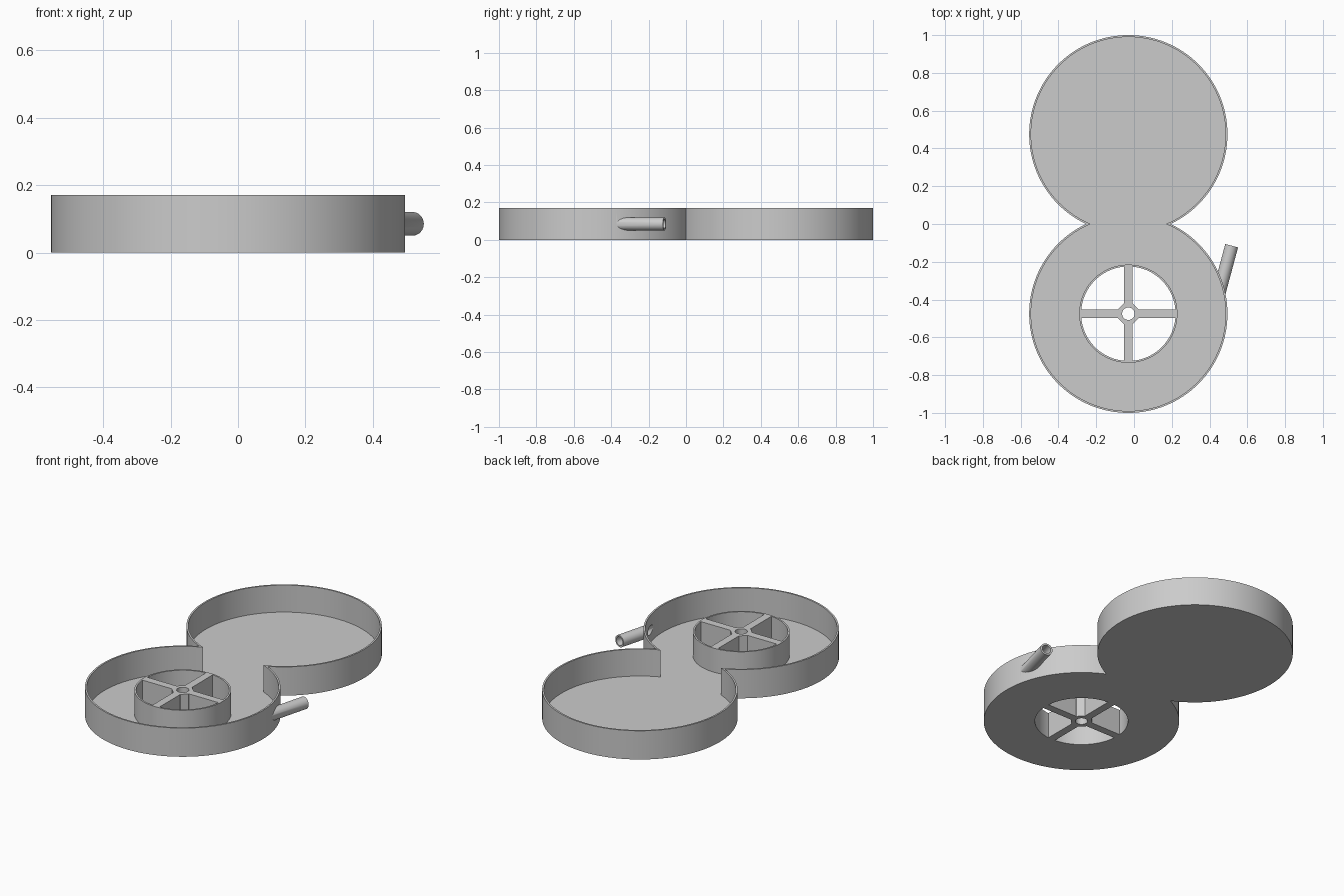
import bpy, math
from mathutils import Vector

cube = bpy.data.objects.get("Cube")
if cube:
    bpy.data.objects.remove(cube, do_unlink=True)

CX, CY = -0.03, 0.475          # bowl centres at (CX, -CY) and (CX, CY)
R, WALL, HEIGHT, FLOOR = 0.525, 0.01, 0.17, 0.01
RING_R, RING_TOP = 0.26, 0.152

grey = bpy.data.materials.new("plain grey")
grey.use_nodes = True
grey.diffuse_color = (0.6, 0.6, 0.6, 1)
grey.node_tree.nodes["Principled BSDF"].inputs["Base Color"].default_value = (0.6, 0.6, 0.6, 1)


def finish(obj, name):
    obj.name = name
    obj.data.materials.clear()
    obj.data.materials.append(grey)
    return obj


def cylinder(name, radius, z0, z1, y=-CY, sides=128, turn=0.0):
    bpy.ops.mesh.primitive_cylinder_add(
        vertices=sides, radius=radius, depth=z1 - z0,
        location=(CX, y, (z0 + z1) / 2), rotation=(0, 0, turn))
    return finish(bpy.context.object, name)


def rod(name, radius, start, end, sides=48):
    axis = end - start
    bpy.ops.mesh.primitive_cylinder_add(
        vertices=sides, radius=radius, depth=axis.length, location=(start + end) / 2,
        rotation=axis.to_track_quat("Z", "Y").to_euler())
    return finish(bpy.context.object, name)


def combine(target, tool, operation):
    mod = target.modifiers.new("combine", "BOOLEAN")
    mod.operation, mod.solver, mod.object = operation, "EXACT", tool
    bpy.context.view_layer.objects.active = target
    bpy.ops.object.modifier_apply(modifier=mod.name)
    bpy.data.objects.remove(tool, do_unlink=True)


def smooth(obj):
    bpy.ops.object.select_all(action="DESELECT")
    obj.select_set(True)
    bpy.context.view_layer.objects.active = obj
    bpy.ops.object.shade_smooth_by_angle(angle=math.radians(30))


# Double tray with an angled side tube
tip = Vector((0.517, -0.115, HEIGHT / 2))
along = Vector((math.sin(math.radians(15)), math.cos(math.radians(15)), 0))
inside = tip - along * 0.32

tray = cylinder("double_tray", R, 0, HEIGHT)
combine(tray, cylinder("back_bowl", R, 0, HEIGHT, y=CY), "UNION")
combine(tray, rod("side_tube", 0.035, inside, tip), "UNION")
for y in (-CY, CY):
    combine(tray, cylinder("bowl_cutter", R - WALL, FLOOR, HEIGHT + 0.1, y=y), "DIFFERENCE")
combine(tray, rod("tube_bore", 0.025, inside, tip + along * 0.05), "DIFFERENCE")
combine(tray, cylinder("floor_hole", RING_R, -0.1, 0.1), "DIFFERENCE")
smooth(tray)

# Open ring standing around the floor hole
ring = cylinder("centre_ring", RING_R, 0, RING_TOP)
combine(ring, cylinder("ring_cutter", RING_R - WALL, -0.1, 0.3), "DIFFERENCE")
smooth(ring)

# Four spokes meeting at an eight-sided hub with a round bore
hub = cylinder("spoked_hub", 0.06, 0, RING_TOP, sides=8, turn=math.pi / 8)
for turn in (0, math.pi / 2):
    bpy.ops.mesh.primitive_cube_add(size=1, location=(CX, -CY, RING_TOP / 2),
                                    rotation=(0, 0, turn))
    spoke = finish(bpy.context.object, "spoke_pair")
    spoke.scale = (2 * RING_R - WALL, 0.045, RING_TOP)
    bpy.context.view_layer.update()
    combine(hub, spoke, "UNION")
combine(hub, cylinder("hub_bore", 0.033, -0.1, 0.3, sides=48), "DIFFERENCE")
smooth(hub)
